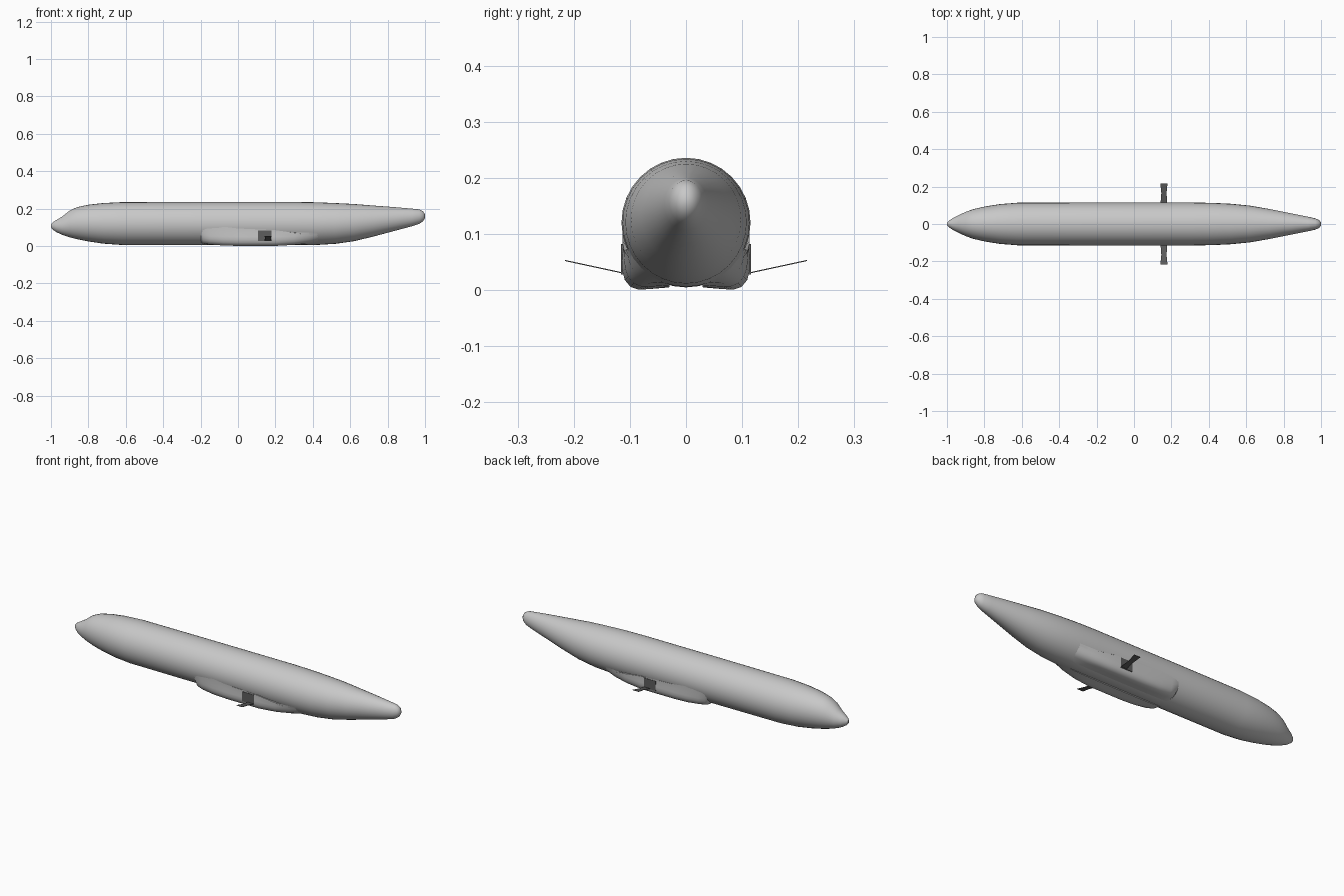
import bpy, bmesh, math
from mathutils import Vector


def material(name, v):
    m = bpy.data.materials.new(name)
    m.diffuse_color = (v, v, v, 1)
    return m


light = material("light grey skin", 0.58)
dark = material("dark grey metal", 0.11)


def loft(name, rings, mat, smooth=True):
    """Skin a list of equal-length closed rings and cap both ends."""
    bm = bmesh.new()
    vs = [[bm.verts.new(p) for p in r] for r in rings]
    n = len(vs[0])
    for a, b in zip(vs, vs[1:]):
        for i in range(n):
            j = (i + 1) % n
            bm.faces.new((a[i], a[j], b[j], b[i]))
    bm.faces.new(vs[0])
    bm.faces.new(vs[-1])
    bmesh.ops.recalc_face_normals(bm, faces=bm.faces)
    me = bpy.data.meshes.new(name)
    bm.to_mesh(me)
    bm.free()
    me.materials.append(mat)
    ob = bpy.data.objects.new(name, me)
    bpy.context.collection.objects.link(ob)
    bpy.context.view_layer.objects.active = ob
    ob.select_set(True)
    if smooth:
        bpy.ops.object.shade_smooth_by_angle(angle=math.radians(40))
    ob.select_set(False)
    return ob


# Fuselage stations: x, bottom z, top z, half width
stations = [
    (-1.0, 0.10, 0.116, 0.006), (-0.99, 0.088, 0.127, 0.017),
    (-0.97, 0.074, 0.140, 0.031), (-0.94, 0.060, 0.158, 0.046),
    (-0.90, 0.047, 0.190, 0.065), (-0.86, 0.037, 0.208, 0.079),
    (-0.80, 0.025, 0.221, 0.093), (-0.72, 0.013, 0.230, 0.106),
    (-0.62, 0.006, 0.235, 0.114), (-0.2, 0.005, 0.236, 0.115),
    (0.3, 0.005, 0.236, 0.115), (0.42, 0.006, 0.234, 0.113),
    (0.52, 0.012, 0.230, 0.108), (0.62, 0.026, 0.225, 0.098),
    (0.72, 0.050, 0.217, 0.081), (0.84, 0.082, 0.208, 0.057),
    (0.93, 0.106, 0.200, 0.039), (0.97, 0.119, 0.196, 0.030),
    (0.99, 0.133, 0.186, 0.021), (1.0, 0.150, 0.168, 0.008)]
N = 32
rings = []
for x, lo, hi, w in stations:
    rings.append([(x, w * math.cos(2 * math.pi * i / N),
                   (lo + hi) / 2 + (hi - lo) / 2 * math.sin(2 * math.pi * i / N))
                  for i in range(N)])
loft("fuselage", rings, light)

# Belly fairings: a boxy section that melts into the round body at both ends
section = [(0.1125, 0.07), (0.114, 0.05), (0.1135, 0.034), (0.109, 0.018),
           (0.099, 0.006), (0.084, 0.001), (0.066, 0.002), (0.03, 0.005)]
blend = [(-0.20, 0.0, 0.105), (-0.185, 0.5, 0.112), (-0.15, 0.72, 0.112), (-0.08, 0.92, 0.104),
         (0.0, 1.0, 0.094), (0.2, 1.0, 0.085), (0.3, 0.78, 0.070),
         (0.38, 0.4, 0.052), (0.43, 0.0, 0.035)]
centre = Vector((0, 0.12))
for side, label in ((1, "left"), (-1, "right")):
    rings = []
    for x, k, top in blend:
        ring = []
        for p in [(0.1135, top)] + section + [(0.03, 0.05), (0.08, 0.08)]:
            p = Vector(p)
            d = p - centre
            hull = centre + d.normalized() * min(0.112, d.length)
            q = hull.lerp(p, k)
            ring.append((x, side * q.x, q.y))
        rings.append(ring)
    loft(label + "_belly_fairing", rings, light)

    # Thin dark root panel on the fairing side
    loft(label + "_root_panel",
         [[(x, side * y, z) for y, z in
           ((0.108, 0.028), (0.1155, 0.028), (0.1155, 0.082), (0.108, 0.082))]
          for x in (0.107, 0.178)], dark, False)

    # Flared thin blade rising outward
    rings = []
    for y, z, w in ((0.10, 0.028, 0.019), (0.165, 0.042, 0.014), (0.216, 0.053, 0.019)):
        rings.append([(0.16 - w, side * y, z - 0.001), (0.16 + w, side * y, z - 0.001),
                      (0.16 + w, side * y, z + 0.001), (0.16 - w, side * y, z + 0.001)])
    loft(label + "_blade", rings, dark, False)
